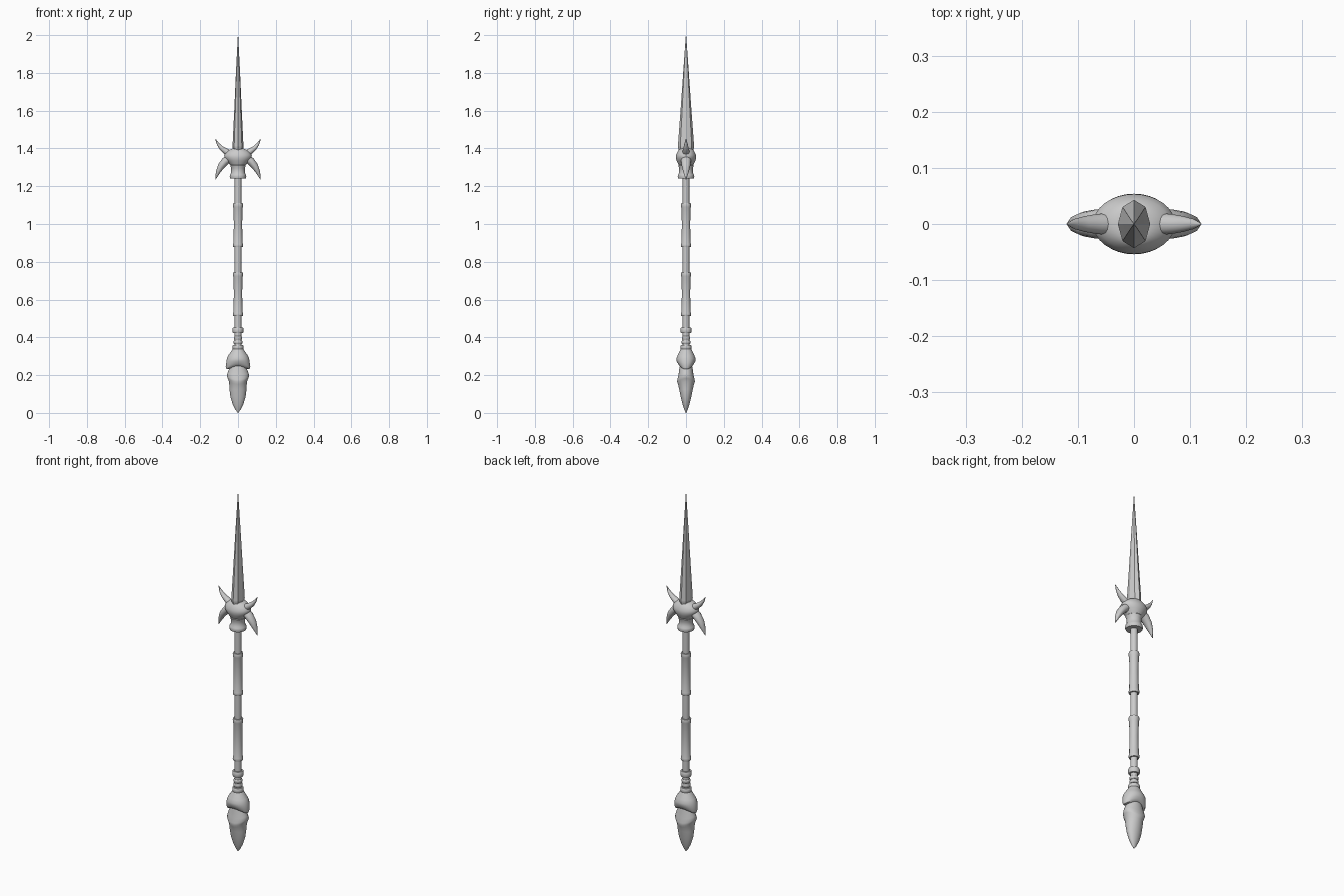
import bpy, bmesh
from math import sin, cos, pi, radians
from mathutils import Vector


def finish(name, rings, smooth=True):
    """Skin a stack of closed rings, cap both ends, and shade."""
    bm = bmesh.new()
    loops = [[bm.verts.new(p) for p in r] for r in rings]
    n = len(loops[0])
    for a, b in zip(loops, loops[1:]):
        for i in range(n):
            j = (i + 1) % n
            bm.faces.new((a[i], a[j], b[j], b[i]))
    bm.faces.new(loops[0][::-1])
    bm.faces.new(loops[-1])
    bmesh.ops.remove_doubles(bm, verts=bm.verts, dist=1e-5)
    bmesh.ops.recalc_face_normals(bm, faces=bm.faces)
    me = bpy.data.meshes.new(name)
    bm.to_mesh(me)
    bm.free()
    ob = bpy.data.objects.new(name, me)
    bpy.context.collection.objects.link(ob)
    if smooth:
        bpy.ops.object.select_all(action='DESELECT')
        ob.select_set(True)
        bpy.context.view_layer.objects.active = ob
        bpy.ops.object.shade_smooth_by_angle(angle=radians(40))
    return ob


def loft(name, profile, n=24, smooth=True):
    """profile rows: z, x radius, y radius, wave (lifts +-x sides, lowers +-y)."""
    rings = []
    for z, rx, ry, wave in profile:
        angs = [2 * pi * i / n for i in range(n)]
        rings.append([(rx * cos(a), ry * sin(a), z + wave * cos(2 * a)) for a in angs])
    return finish(name, rings, smooth)


def turned(name, profile, n=16):
    return loft(name, [(z, r, r, 0) for z, r in profile], n)


def horn(name, path, side, n=12):
    """path rows: x, z, in-plane radius, y radius."""
    rings = []
    pts = [Vector((side * x, 0, z)) for x, z, _, _ in path]
    for k, (_, _, r, ry) in enumerate(path):
        t = (pts[min(k + 1, len(pts) - 1)] - pts[max(k - 1, 0)]).normalized()
        u = Vector((-t.z, 0, t.x))
        rings.append([pts[k] + u * r * cos(2 * pi * i / n)
                      + Vector((0, ry * sin(2 * pi * i / n), 0)) for i in range(n)])
    return finish(name, rings)


# Faceted blade spike
loft("blade", [(1.36, 0.022, 0.034, 0), (1.41, 0.029, 0.043, 0), (1.60, 0.020, 0.029, 0),
               (1.80, 0.011, 0.015, 0), (2.0, 0.0008, 0.0008, 0)], 8, smooth=False)

# Oval guard and flared collar beneath it
loft("guard", [(1.30, 0.032, 0.032, 0), (1.315, 0.044, 0.040, 0), (1.335, 0.060, 0.050, 0),
               (1.35, 0.071, 0.054, 0), (1.365, 0.073, 0.053, 0), (1.38, 0.063, 0.046, 0),
               (1.392, 0.047, 0.039, 0), (1.40, 0.028, 0.030, 0)], 32)
turned("collar", [(1.24, 0.025), (1.24, 0.041), (1.25, 0.044), (1.262, 0.042), (1.27, 0.036),
                  (1.295, 0.036), (1.31, 0.041), (1.32, 0.035)], 24)

# Two pairs of curved horns
for side, label in ((1, "right"), (-1, "left")):
    horn("upper_horn_" + label, [(0.045, 1.372, 0.018, 0.019), (0.065, 1.385, 0.016, 0.018),
                                 (0.088, 1.402, 0.012, 0.014), (0.106, 1.424, 0.007, 0.009),
                                 (0.120, 1.451, 0.0008, 0.001)], side)
    horn("lower_horn_" + label, [(0.045, 1.348, 0.021, 0.025), (0.068, 1.332, 0.021, 0.026),
                                 (0.090, 1.305, 0.018, 0.022), (0.107, 1.272, 0.011, 0.014),
                                 (0.119, 1.236, 0.001, 0.001)], side)

# Shaft with two grip sleeves
turned("shaft", [(0.32, 0.018), (1.26, 0.018)])
for i, z in enumerate((0.512, 0.878)):
    turned(f"grip_sleeve_{i + 1}", [(z, 0.018), (z, 0.025), (z + 0.006, 0.027), (z + 0.016, 0.026),
           (z + 0.022, 0.024), (z + 0.12, 0.022), (z + 0.205, 0.024), (z + 0.212, 0.026),
           (z + 0.226, 0.027), (z + 0.232, 0.025), (z + 0.232, 0.018)])

# Turned rings above the pommel
for i, (z, h, r) in enumerate(((0.437, 0.015, 0.029), (0.397, 0.009, 0.022),
                               (0.374, 0.009, 0.023), (0.347, 0.013, 0.029))):
    turned(f"ring_{i + 1}", [(z - h, 0.017), (z - h, r - 0.003), (z - h * 0.6, r),
                             (z + h * 0.6, r), (z + h, r - 0.003), (z + h, 0.017)])

# Oval pommel cap, its rim drooping at the sides
loft("pommel_cap", [(0.24, 0.040, 0.030, -0.008), (0.241, 0.061, 0.036, -0.010),
                    (0.252, 0.065, 0.042, -0.008), (0.270, 0.062, 0.050, -0.004),
                    (0.288, 0.059, 0.051, 0), (0.305, 0.051, 0.044, 0),
                    (0.325, 0.037, 0.034, 0), (0.343, 0.026, 0.026, 0)], 32)

# Bulb-shaped butt with a wavy ridge
loft("butt_point", [(0.0, 0.001, 0.001, 0), (0.018, 0.014, 0.009, 0), (0.045, 0.028, 0.018, 0),
                    (0.085, 0.040, 0.028, 0), (0.125, 0.045, 0.036, 0),
                    (0.158, 0.047, 0.042, 0.006), (0.173, 0.054, 0.047, 0.009),
                    (0.185, 0.059, 0.046, 0.009), (0.205, 0.056, 0.040, 0.005),
                    (0.235, 0.046, 0.035, 0), (0.265, 0.035, 0.030, 0)], 32)
